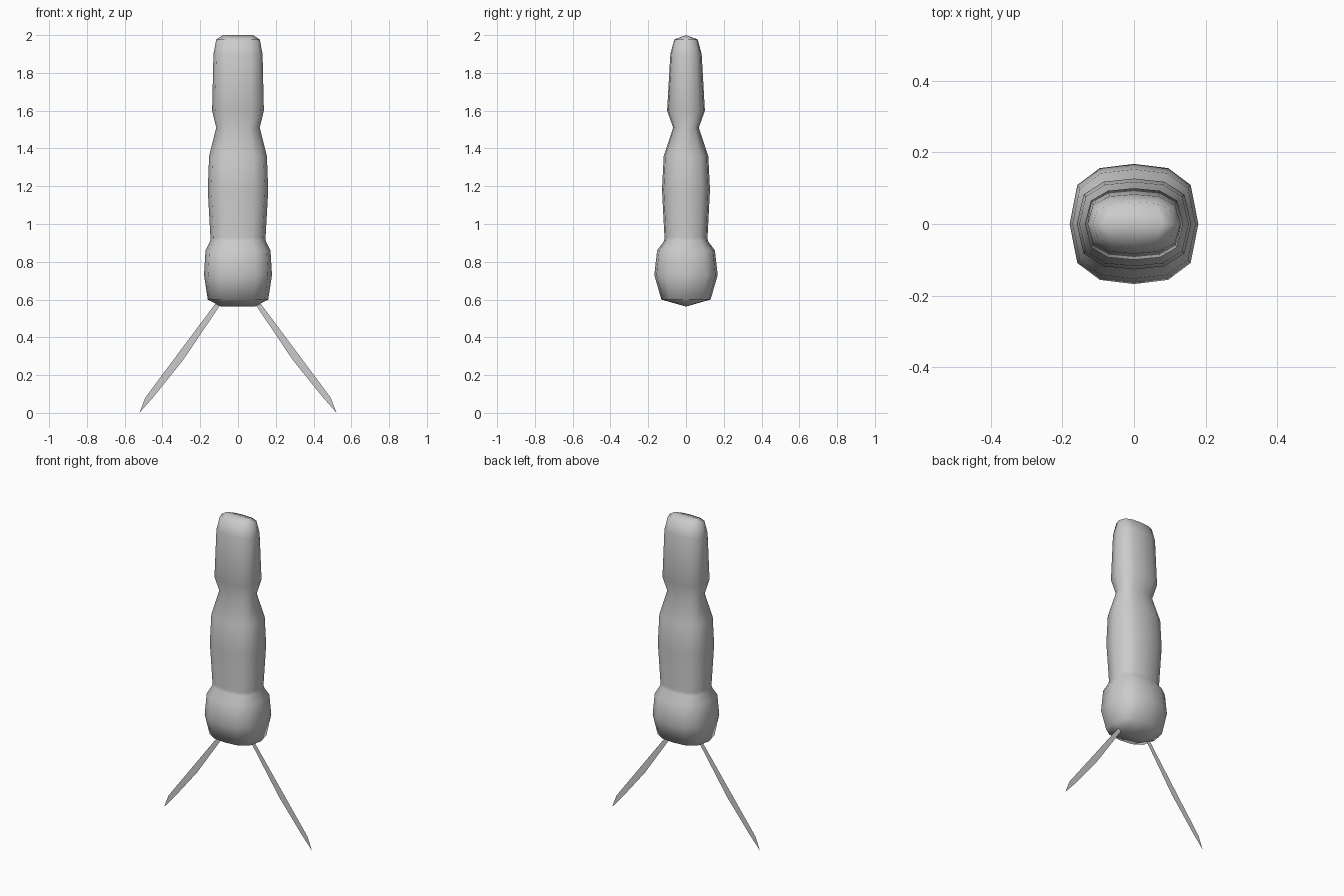
import bpy, bmesh

if "Cube" in bpy.data.objects:
    bpy.data.objects.remove(bpy.data.objects["Cube"])

# Rounded 12-sided cross-section (unit half widths)
QUAD = [(1, 0), (0.88, 0.65), (0.53, 0.93), (0, 1)]
SECTION = QUAD + [(-x, y) for x, y in QUAD[2::-1]]
SECTION += [(x, -y) for x, y in SECTION[5:0:-1]]

# Body rings: z, half width in x, half depth in y
RINGS = [
    (0.60, 0.16, 0.13), (0.73, 0.18, 0.168), (0.86, 0.172, 0.153),
    (0.91, 0.147, 0.116), (0.93, 0.146, 0.114), (1.18, 0.16, 0.127),
    (1.36, 0.153, 0.118), (1.51, 0.115, 0.068), (1.60, 0.137, 0.10),
    (1.90, 0.13, 0.083), (1.977, 0.115, 0.062),
]


def finish(bm, name, smooth):
    mesh = bpy.data.meshes.new(name)
    bm.to_mesh(mesh)
    bm.free()
    for p in mesh.polygons:
        p.use_smooth = smooth
    obj = bpy.data.objects.new(name, mesh)
    bpy.context.collection.objects.link(obj)
    return obj


def cap(bm, ring, z, half):
    """Close a ring with quads running up to a short ridge along x."""
    left, mid, right = (bm.verts.new((x, 0, z)) for x in (-half, 0, half))
    for ids, ridge in [((0, 1, 2), [right]), ((2, 3), [mid, right]),
                       ((3, 4), [left, mid]), ((4, 5, 6), [left]),
                       ((6, 7, 8), [left]), ((8, 9), [mid, left]),
                       ((9, 10), [right, mid]), ((10, 11, 0), [right])]:
        bm.faces.new([ring[i] for i in ids] + ridge)


# Segmented body
bm = bmesh.new()
rings = [[bm.verts.new((x * w, y * d, z)) for x, y in SECTION] for z, w, d in RINGS]
for a, b in zip(rings, rings[1:]):
    for i in range(12):
        j = (i + 1) % 12
        bm.faces.new((a[i], a[j], b[j], b[i]))
cap(bm, rings[0], 0.563, 0.09)
cap(bm, rings[-1], 2.0, 0.08)
bmesh.ops.recalc_face_normals(bm, faces=bm.faces)
finish(bm, "body", True)

# Flat feelers, mirrored left and right
BLADE = [(0.085, 0.585), (0.29, 0.28), (0.447, 0.085), (0.522, 0.0),
         (0.49, 0.082), (0.32, 0.31), (0.115, 0.585)]
for side, name in ((1, "right_feeler"), (-1, "left_feeler")):
    bm = bmesh.new()
    bm.faces.new([bm.verts.new((side * x, 0, z)) for x, z in BLADE])
    finish(bm, name, False)
